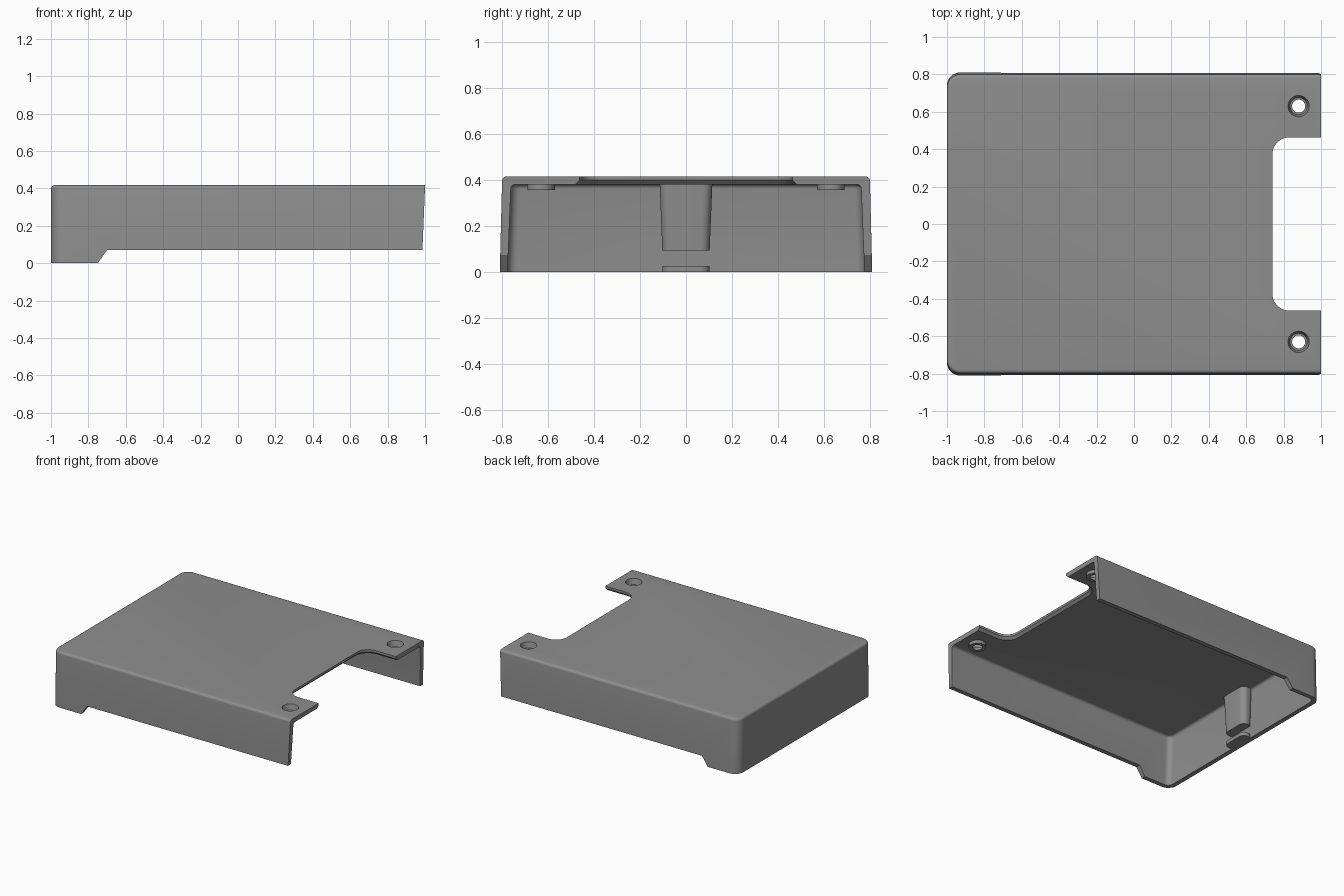
import bpy, bmesh, math

if "Cube" in bpy.data.objects:
    bpy.data.objects.remove(bpy.data.objects["Cube"])

grey = bpy.data.materials.new("mid grey")
grey.diffuse_color = (0.27, 0.27, 0.27, 1)
grey.use_nodes = True
grey.node_tree.nodes["Principled BSDF"].inputs["Base Color"].default_value = grey.diffuse_color


def ring(x0, x1, hy, r, seg=8):
    """Rounded rectangle outline, counter-clockwise."""
    pts = []
    for cx, cy, a0 in ((x1 - r, hy - r, 0), (x0 + r, hy - r, 90),
                       (x0 + r, r - hy, 180), (x1 - r, r - hy, 270)):
        for i in range(seg + 1):
            a = math.radians(a0 + 90 * i / seg)
            pts.append((cx + r * math.cos(a), cy + r * math.sin(a)))
    return pts


def circle(cx, cy, r, n=32):
    return [(cx + r * math.cos(math.tau * i / n), cy + r * math.sin(math.tau * i / n))
            for i in range(n)]


def loft(name, levels):
    """Closed solid through (z, outline) levels, bottom to top."""
    bm = bmesh.new()
    rows = [[bm.verts.new((x, y, z)) for x, y in pts] for z, pts in levels]
    n = len(rows[0])
    for lo, hi in zip(rows, rows[1:]):
        for i in range(n):
            j = (i + 1) % n
            bm.faces.new((lo[i], lo[j], hi[j], hi[i]))
    bm.faces.new(rows[0][::-1])
    bm.faces.new(rows[-1])
    return finish(name, bm)


def side_prism(name, pts):
    """Prism with an x-z outline, running across the full width in y."""
    bm = bmesh.new()
    a = [bm.verts.new((x, -1.2, z)) for x, z in pts]
    b = [bm.verts.new((x, 1.2, z)) for x, z in pts]
    bm.faces.new(a)
    bm.faces.new(b[::-1])
    for i in range(len(pts)):
        j = (i + 1) % len(pts)
        bm.faces.new((a[i], b[i], b[j], a[j]))
    return finish(name, bm)


def finish(name, bm):
    bmesh.ops.recalc_face_normals(bm, faces=bm.faces[:])
    me = bpy.data.meshes.new(name)
    bm.to_mesh(me)
    bm.free()
    ob = bpy.data.objects.new(name, me)
    me.materials.append(grey)
    bpy.context.collection.objects.link(ob)
    return ob


def combine(target, tool, operation):
    mod = target.modifiers.new(operation.lower(), 'BOOLEAN')
    mod.operation, mod.solver, mod.object = operation, 'EXACT', tool
    bpy.context.view_layer.objects.active = target
    bpy.ops.object.modifier_apply(modifier=mod.name)
    bpy.data.objects.remove(tool)


def shell_levels(x0, hy_low, hy_top, r, z_low, z_top, fillet):
    """Drafted wall ending in a rounded top edge."""
    levels = [(z_low, ring(x0, 1.3, hy_low, r))]
    for i in range(6):
        a = math.radians(90 * i / 5)
        d = fillet * (1 - math.cos(a))
        levels.append((z_top - fillet * (1 - math.sin(a)),
                       ring(x0 + d, 1.3, hy_top - d, r - d)))
    return levels


# Outer cover and its hollow
cover = loft("cover", shell_levels(-1.0, 0.81, 0.80, 0.07, 0, 0.417, 0.02))
hollow = loft("hollow", shell_levels(-0.965, 0.777, 0.762, 0.04, -0.015, 0.382, 0.02))
combine(cover, hollow, 'DIFFERENCE')

# Half-round pillar and lower lip on the closed end wall
pillar = loft("pillar", [(0.095, ring(-0.98, -0.895, 0.103, 0.04)),
                         (0.395, ring(-0.98, -0.885, 0.115, 0.04))])
combine(cover, pillar, 'UNION')
lip = loft("lip", [(0.0, ring(-0.98, -0.895, 0.103, 0.04)),
                   (0.027, ring(-0.98, -0.895, 0.103, 0.04))])
combine(cover, lip, 'UNION')

# Screw bosses under the two tabs
for s in (-1, 1):
    boss = loft("boss", [(0.357, circle(0.88, s * 0.63, 0.06)),
                         (0.40, circle(0.88, s * 0.63, 0.06))])
    combine(cover, boss, 'UNION')

# Slanted open end
combine(cover, side_prism("end_cutter", [(0.981, -0.05), (1.5, -0.05),
                                         (1.5, 0.6), (1.008, 0.6)]), 'DIFFERENCE')
# Raised lower edge leaving a foot at the closed end
combine(cover, side_prism("edge_cutter", [(-0.785, -0.05), (1.5, -0.05),
                                          (1.5, 0.07), (-0.70, 0.07)]), 'DIFFERENCE')
# Rounded notch, chamfered underneath
wide, narrow = ring(0.722, 1.4, 0.481, 0.108), ring(0.74, 1.4, 0.463, 0.09)
combine(cover, loft("notch_cutter", [(0.3, wide), (0.382, wide),
                                     (0.40, narrow), (0.5, narrow)]), 'DIFFERENCE')
# Countersunk screw holes
for s in (-1, 1):
    levels = [(0.3, 0.035), (0.375, 0.035), (0.376, 0.046), (0.417, 0.057), (0.45, 0.057)]
    hole = loft("hole_cutter", [(z, circle(0.88, s * 0.63, r)) for z, r in levels])
    combine(cover, hole, 'DIFFERENCE')

# Smooth fillets, crisp edges
bpy.ops.object.select_all(action='DESELECT')
cover.select_set(True)
bpy.context.view_layer.objects.active = cover
bpy.ops.object.shade_smooth_by_angle(angle=math.radians(30))
